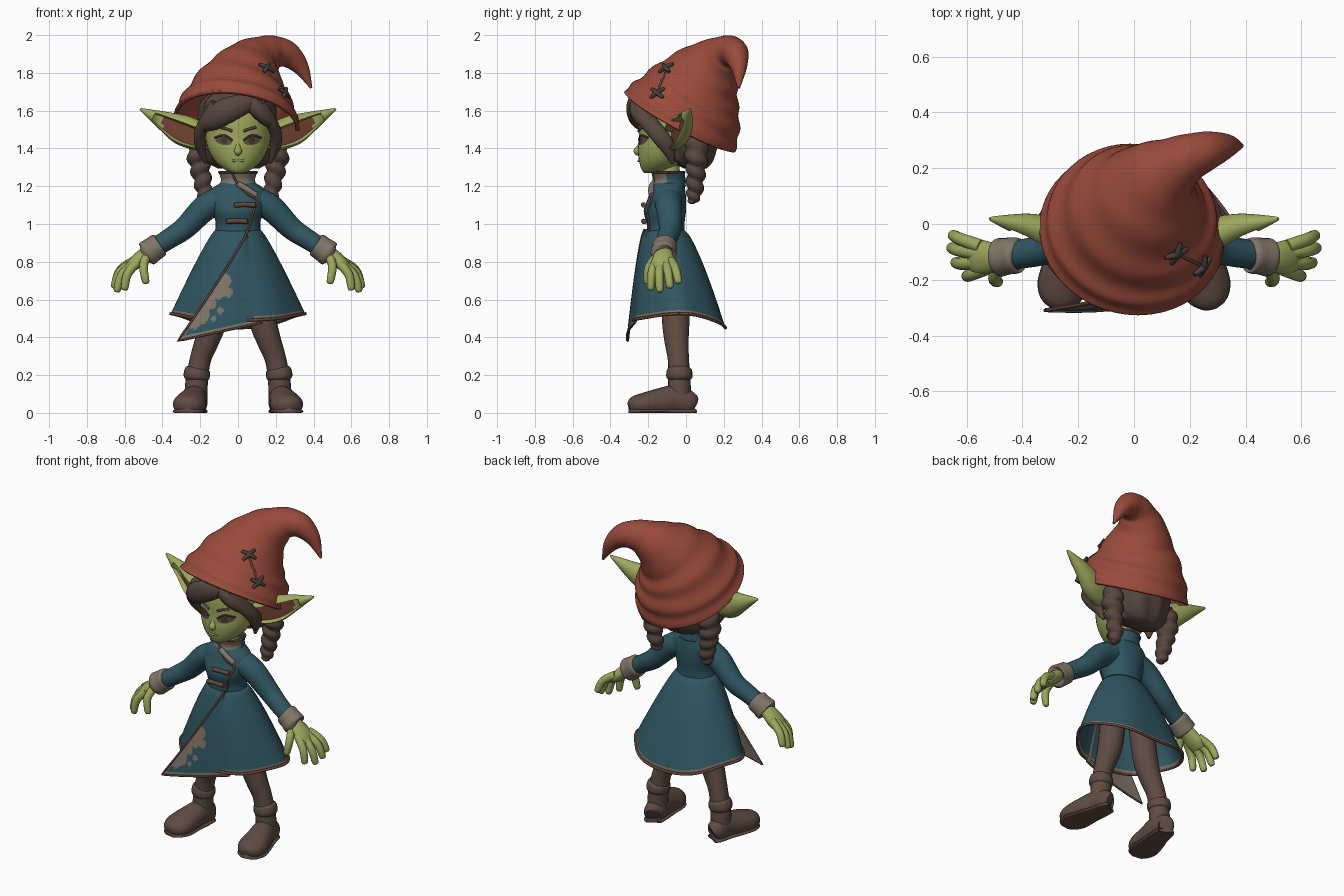
import bpy, bmesh, math
from math import sin, cos, pi, tau
from mathutils import Vector
from mathutils.bvhtree import BVHTree

if "Cube" in bpy.data.objects:
    bpy.data.objects.remove(bpy.data.objects["Cube"])


def material(name, r, g, b):
    m = bpy.data.materials.new(name)
    m.use_nodes = True
    m.diffuse_color = (r, g, b, 1)
    bsdf = m.node_tree.nodes["Principled BSDF"]
    bsdf.inputs["Base Color"].default_value = (r, g, b, 1)
    bsdf.inputs["Roughness"].default_value = 0.8
    return m


RED = material("hat red", .32, .07, .043)
SKIN = material("skin green", .34, .39, .11)
TEAL = material("coat teal", .03, .094, .12)
TAUPE = material("lining taupe", .22, .18, .14)
LEATHER = material("boot leather", .115, .072, .056)
HAIR = material("hair brown", .095, .061, .049)
TRIM = material("trim brown", .13, .06, .042)
MAROON = material("inner ear maroon", .17, .055, .032)
STITCH = material("stitch grey", .06, .05, .045)
EYE = material("eye dark", .06, .035, .028)


def surface(name, rows, mats, rule=None, wrap=True, caps=(1, 1), mirror=False, thick=0, back=0):
    """Skin a list of point rows; rule(i, j, centre) picks the material of a face."""
    bm = bmesh.new()
    vs = [[bm.verts.new(p) for p in row] for row in rows]
    n = len(vs[0])
    for i in range(len(vs) - 1):
        for j in range(n if wrap else n - 1):
            k = (j + 1) % n
            f = bm.faces.new((vs[i][j], vs[i][k], vs[i + 1][k], vs[i + 1][j]))
            if rule:
                f.material_index = rule(i, j, f.calc_center_median())
    if wrap and caps[0]:
        bm.faces.new(vs[0][::-1])
    if wrap and caps[1]:
        bm.faces.new(vs[-1])
    me = bpy.data.meshes.new(name)
    bm.to_mesh(me)
    bm.free()
    for p in me.polygons:
        p.use_smooth = True
    me.set_sharp_from_angle(angle=math.radians(55))
    for m in mats:
        me.materials.append(m)
    ob = bpy.data.objects.new(name, me)
    bpy.context.collection.objects.link(ob)
    if thick:
        mod = ob.modifiers.new("thickness", 'SOLIDIFY')
        mod.thickness, mod.offset, mod.material_offset = thick, -1, back
    if mirror:
        ob.modifiers.new("mirror", 'MIRROR')
    return ob


def spline(rows, sub):
    """Catmull-Rom through rows of numbers."""
    out, n = [], len(rows)
    for i in range(n - 1):
        a, b, c, d = rows[max(i - 1, 0)], rows[i], rows[i + 1], rows[min(i + 2, n - 1)]
        for s in range(sub):
            t = s / sub
            out.append([q + t / 2 * (r - p + t * (2 * p - 5 * q + 4 * r - e + t * (3 * (q - r) + e - p)))
                        for p, q, r, e in zip(a, b, c, d)])
    return out + [list(rows[-1])]


def sweep(name, rows, mats, ref=(0, 1, 0), sides=20, sub=4, level=False, shape=None, **kw):
    """Sweep ellipses along rows of (x, y, z, radius, [second radius])."""
    pts = spline([r if len(r) == 5 else (*r, r[3]) for r in rows], sub)
    pos = [Vector(p[:3]) for p in pts]
    rings, last = [], len(pts) - 1
    for i, p in enumerate(pts):
        t = Vector((0, 0, 1)) if level else (pos[min(i + 1, last)] - pos[max(i - 1, 0)]).normalized()
        side = Vector(ref)
        side = (side - t * side.dot(t)).normalized()
        other = t.cross(side)
        ring = []
        for j in range(sides):
            a = tau * j / sides
            ma, mb = shape(i / last, a) if shape else (1, 1)
            q = pos[i] + side * cos(a) * max(p[3], .001) * ma + other * sin(a) * max(p[4], .001) * mb
            q.z = max(q.z, 0)
            ring.append(q)
        rings.append(ring)
    return surface(name, rings, mats, **kw)


def tree(ob):
    return BVHTree.FromPolygons([v.co for v in ob.data.vertices], [p.vertices for p in ob.data.polygons])


def front(bvh, x, z, gap=.003):
    hit = bvh.ray_cast(Vector((x, -1, z)), Vector((0, 1, 0)))[0]
    return (hit or Vector((x, -.2, z))) + Vector((0, -gap, 0))


def cord(name, bvh, xz, r, mat, **kw):
    """A thin cord laid on the front of a part."""
    pts = [(*front(bvh, p[0], p[1]), r) for p in spline(xz, 4)]
    return sweep(name, pts, [mat], ref=(0, 1, 0), sides=8, sub=1, **kw)


def decal(name, bvh, x, z, w, h, tilt, mat, gap, **kw):
    """An almond-shaped plate laid on the front of a part."""
    rows = []
    for k in (.1, .5, 1):
        ring = []
        for j in range(20):
            a = tau * j / 20
            dx = w * k * cos(a)
            ring.append(front(bvh, x + dx, z - h * k * sin(a) + tilt * dx, gap))
        rows.append(ring)
    return surface(name, rows, [mat], caps=(1, 0), **kw)


# Head and face
X, Z = (1, 0, 0), (0, 0, 1)
head = sweep("head", [(0, -.18, 1.27, .03, .04), (0, -.16, 1.288, .07, .075), (0, -.13, 1.33, .12, .118),
                      (0, -.1, 1.39, .156, .155), (0, -.07, 1.46, .175, .18), (0, -.06, 1.54, .182, .19),
                      (0, -.05, 1.62, .17, .18), (0, -.05, 1.68, .1, .1)], [SKIN], ref=X, sides=32, level=True)
face = tree(head)
sweep("neck", [(0, -.09, 1.18, .06), (0, -.09, 1.35, .055)], [SKIN], ref=X, level=True)
sweep("nose", [(0, -.235, 1.45, .008), (0, -.247, 1.41, .013), (0, -.257, 1.385, .021), (0, -.245, 1.365, .008)],
      [SKIN], ref=X, sides=12)
cord("lips", face, [(-.03, 1.336), (0, 1.333), (.03, 1.336)], .006, SKIN)
decal("eyes", face, .075, 1.444, .046, .026, .15, LEATHER, .003, mirror=True)
decal("irises", face, .072, 1.443, .018, .019, 0, EYE, .006, mirror=True)
cord("eyelids", face, [(.03, 1.444), (.072, 1.47), (.124, 1.457)], .005, EYE, mirror=True)
cord("eyebrows", face, [(.03, 1.492), (.06, 1.503), (.095, 1.512)], .007, HAIR, mirror=True)


# Ears, hollowed on the lower front under a thick upper rim
def hollow(a):
    return sin(a) > .05 and -.74 < cos(a) < .42


sweep("ears", [(.14, -.08, 1.45, .06, .04), (.22, -.06, 1.47, .078, .062), (.3, -.035, 1.5, .08, .062),
               (.38, -.008, 1.54, .056, .046), (.46, .008, 1.58, .027, .025), (.512, .018, 1.606, .008, .008),
               (.517, .018, 1.609, .002, .002)],
      [SKIN, MAROON], ref=Z, sides=32, mirror=True,
      shape=lambda t, a: (1, .1 if hollow(a) and t < .62 else 1),
      rule=lambda i, j, c: int(hollow(tau * (j + .5) / 32) and c.x < .4))

# Hair
sweep("back_hair", [(0, .05, 1.295, .11, .06), (0, .03, 1.34, .172, .115), (0, .015, 1.45, .205, .165),
                    (0, 0, 1.55, .205, .2), (0, -.03, 1.65, .19, .235), (0, -.03, 1.72, .1, .15)],
      [HAIR], ref=X, sides=60, level=True, shape=lambda t, a: (1 + .045 * cos(9 * a + 5 * t),) * 2)
sweep("side_locks", [(.11, -.255, 1.63, .03, .04), (.165, -.215, 1.56, .046, .032), (.2, -.15, 1.48, .046, .032),
                     (.198, -.1, 1.41, .04, .028), (.17, -.07, 1.32, .008, .008)], [HAIR], mirror=True)
sweep("fringe_sweep", [(.12, -.22, 1.66, .03, .03), (.03, -.272, 1.635, .036, .055), (-.08, -.272, 1.59, .04, .068),
                       (-.15, -.23, 1.54, .042, .052), (-.225, -.17, 1.5, .008, .008)], [HAIR])
sweep("fringe_lock", [(.03, -.24, 1.665, .035), (.1, -.255, 1.61, .045), (.16, -.225, 1.55, .038),
                      (.21, -.175, 1.5, .008)], [HAIR])
sweep("braids", [(.185, .05, 1.45, .058), (.207, .055, 1.38, .063), (.202, .055, 1.31, .056), (.19, .05, 1.24, .049),
                 (.178, .045, 1.17, .043), (.175, .035, 1.12, .028), (.175, .035, 1.105, .004)],
      [HAIR], ref=X, sub=8, mirror=True, shape=lambda t, a: (.78 + .3 * abs(sin(t * 6 * pi + a / 2)),) * 2)

# Pointed hat with spiral folds, and its stitched tear
hat = sweep("hat", [(-.007, -.032, 1.542, .335), (.002, .002, 1.605, .312), (.018, .05, 1.695, .264),
                    (.045, .1, 1.775, .208), (.083, .158, 1.842, .157), (.14, .205, 1.89, .112),
                    (.2, .24, 1.91, .086), (.27, .265, 1.892, .068), (.335, .28, 1.825, .042),
                    (.388, .28, 1.72, .006)], [RED], sides=48, sub=8, caps=(0, 1), thick=.02,
            shape=lambda t, a: (1 + .026 * sin(t * 50 + a) * min(1, t * 8) * (1 - t),) * 2)
cloth = tree(hat)
spots = []
for n, p in enumerate([(.12, -.07, 1.79), (.195, -.12, 1.67)]):
    at, normal = cloth.find_nearest(Vector(p))[:2]
    at += normal * .008
    spots.append(at)
    u = normal.cross(Vector(Z)).normalized()
    w = normal.cross(u)
    for k, d in enumerate((u + w * .8, u - w * .6)):
        d = d.normalized() * .047
        sweep(f"stitch_{n}_{k}", [(*(at - d), .008), (*(at + normal * .008), .013), (*(at + d), .008)],
              [STITCH], ref=normal, sides=10)
tear = [cloth.find_nearest(spots[0].lerp(spots[1], k / 6 - .1))[0] for k in range(8)]
sweep("hat_tear", [(*p, .006) for p in tear], [TRIM], sides=8)

# Coat body and collar
torso = sweep("coat_body", [(0, -.105, .93, .128, .1), (0, -.108, 1, .118, .1), (0, -.112, 1.07, .135, .112),
                            (0, -.1, 1.14, .155, .1), (0, -.095, 1.185, .14, .09), (0, -.088, 1.22, .09, .078),
                            (0, -.085, 1.245, .07, .065)], [TEAL], ref=X, sides=32, level=True)
chest = tree(torso)
sweep("collar", [(0, -.088, 1.2, .1, .087), (0, -.085, 1.235, .09, .082), (0, -.092, 1.272, .102, .086)],
      [TEAL, TAUPE], ref=X, sides=32, level=True, caps=(0, 0), thick=.012,
      rule=lambda i, j, c: int(c.y < -.105))
ring = [(.1 * cos(a), -.092 + .084 * sin(a), 1.274, .006) for a in (tau * k / 24 for k in range(25))]
sweep("collar_trim", ring, [TRIM], ref=Z, sides=8, sub=1)
sweep("collar_seam", [(-.03, -.178, 1.272, .006), (-.015, -.17, 1.235, .006), (.01, -.178, 1.2, .006)],
      [TRIM], sides=8)
cord("lapel_band", chest, [(0, 1.212), (.05, 1.182), (.095, 1.152)], .017, TAUPE)
cord("lapel_edge", chest, [(-.01, 1.215), (.05, 1.16), (.1, 1.13), (.095, 1.1), (.07, 1.03), (.055, .96)],
     .006, TRIM)
for n, (x, z) in enumerate([(.037, 1.1), (-.005, 1.013)]):
    y = front(chest, x, z).y - .008
    sweep(f"toggle_{n}", [(x - .058, y, z, .004), (x - .05, y, z, .014), (x, y - .004, z + .003, .012),
                          (x + .05, y, z, .014), (x + .058, y, z, .004)], [TRIM], sides=12)


# Flared skirt
def skirt(t, a):
    s = sin(a)
    hem = .525 - .055 * s * s - .02 * s ** 3
    fold = 1 + .025 * t * cos(6 * a)
    return Vector(((.12 + .227 * t ** .85) * cos(a) * fold,
                   -.105 + .07 * t + (.095 + .155 * t ** .66) * s * fold, .97 + (hem - .97) * t))


N = 72
surface("skirt", [[skirt(i / 24, -tau * j / N) for j in range(N)] for i in range(25)], [TEAL, TAUPE],
        rule=lambda i, j, c: int(i == 23), caps=(0, 0), thick=.01)
sweep("skirt_hem", [(*skirt(1, tau * j / N), .008) for j in range(N + 1)], [TRIM], ref=Z, sides=8, sub=1)


# Overlapping front flap, flush with the skirt on one side, with a worn patch
def flap(u, v):
    left = Vector((.055 - .375 * v ** 1.1, -.22 - .09 * v ** .7, .97 - .59 * v))
    right = skirt(v, .38 - pi / 2) + Vector((0, .002, -.015 * v))
    p = right.lerp(left, u)
    p.y -= .018 * sin(pi * u) * v ** .5
    return p


WORN = [(-.07, .7, .036), (-.11, .65, .048), (-.16, .655, .028), (-.055, .64, .027), (-.19, .57, .047),
        (-.2, .52, .05), (-.15, .58, .036), (-.235, .48, .036), (-.095, .54, .018), (-.13, .5, .014)]
M = 50
surface("front_flap", [[flap(j / M, i / M) for j in range(M + 1)] for i in range(M + 1)],
        [TEAL, TAUPE, TAUPE], wrap=False, thick=.008, back=1,
        rule=lambda i, j, c: int(i > M - 3 or j > M - 3 or
                                 any(math.hypot(c.x - x, c.z - z) < r for x, z, r in WORN)))
edge = [flap(1, k / 20) for k in range(21)] + [flap(1 - k / 12, 1) for k in range(1, 13)]
sweep("flap_trim", [(*p, .006) for p in edge], [TRIM], sides=8, sub=1)

# Arms, cuffs and hands
sweep("sleeves", [(.09, -.095, 1.125, .075), (.175, -.09, 1.085, .07), (.28, -.083, .98, .06),
                  (.36, -.1, .925, .054), (.45, -.115, .868, .05)], [TEAL], mirror=True)
sweep("cuffs", [(.412, -.113, .893, .05), (.418, -.113, .889, .064), (.45, -.115, .866, .066),
                (.484, -.12, .842, .068), (.49, -.12, .838, .045)], [TAUPE], mirror=True)
sweep("palms", [(.46, -.115, .86, .04, .036), (.51, -.12, .825, .055, .038), (.555, -.12, .785, .063, .034),
                (.585, -.12, .755, .048, .022)], [SKIN], mirror=True)
FINGERS = {"index": [(.53, -.16, .8), (.585, -.182, .735), (.6, -.187, .66)],
           "middle": [(.55, -.135, .79), (.615, -.142, .73), (.64, -.138, .65)],
           "ring": [(.555, -.105, .795), (.625, -.095, .745), (.655, -.085, .67)],
           "little": [(.55, -.08, .805), (.62, -.055, .76), (.65, -.04, .695)],
           "thumb": [(.48, -.14, .84), (.5, -.195, .775), (.488, -.207, .695)]}
for name, (a, b, c) in FINGERS.items():
    end = Vector(c) + (Vector(c) - Vector(b)).normalized() * .012
    sweep(name + "_fingers", [(*a, .025), (*b, .023), (*c, .019), (*end, .004)], [SKIN],
          ref=(.5, 1, .3), sides=12, mirror=True)

# Legs and boots
sweep("legs", [(.1, -.06, .75, .075), (.13, -.055, .5, .073), (.165, -.05, .38, .064), (.2, -.04, .28, .056),
               (.22, -.035, .15, .06), (.222, -.035, .06, .06)], [LEATHER], mirror=True)
sweep("boot_cuffs", [(.212, -.035, .238, .05), (.214, -.035, .228, .066), (.22, -.035, .19, .069),
                     (.222, -.035, .172, .054)], [LEATHER], mirror=True)
FOOT = [(.213, .035, .045, .035, .045), (.218, .02, .05, .056, .065), (.228, -.06, .065, .066, .08),
        (.245, -.14, .055, .078, .075), (.258, -.22, .045, .088, .062), (.268, -.275, .035, .068, .052),
        (.272, -.3, .028, .032, .03)]
sweep("boots", FOOT, [LEATHER], ref=X, sides=24, mirror=True)
sweep("soles", [(x, y, .008, r + .001, .018) for x, y, z, r, h in FOOT], [LEATHER], ref=X, sides=24, mirror=True)
